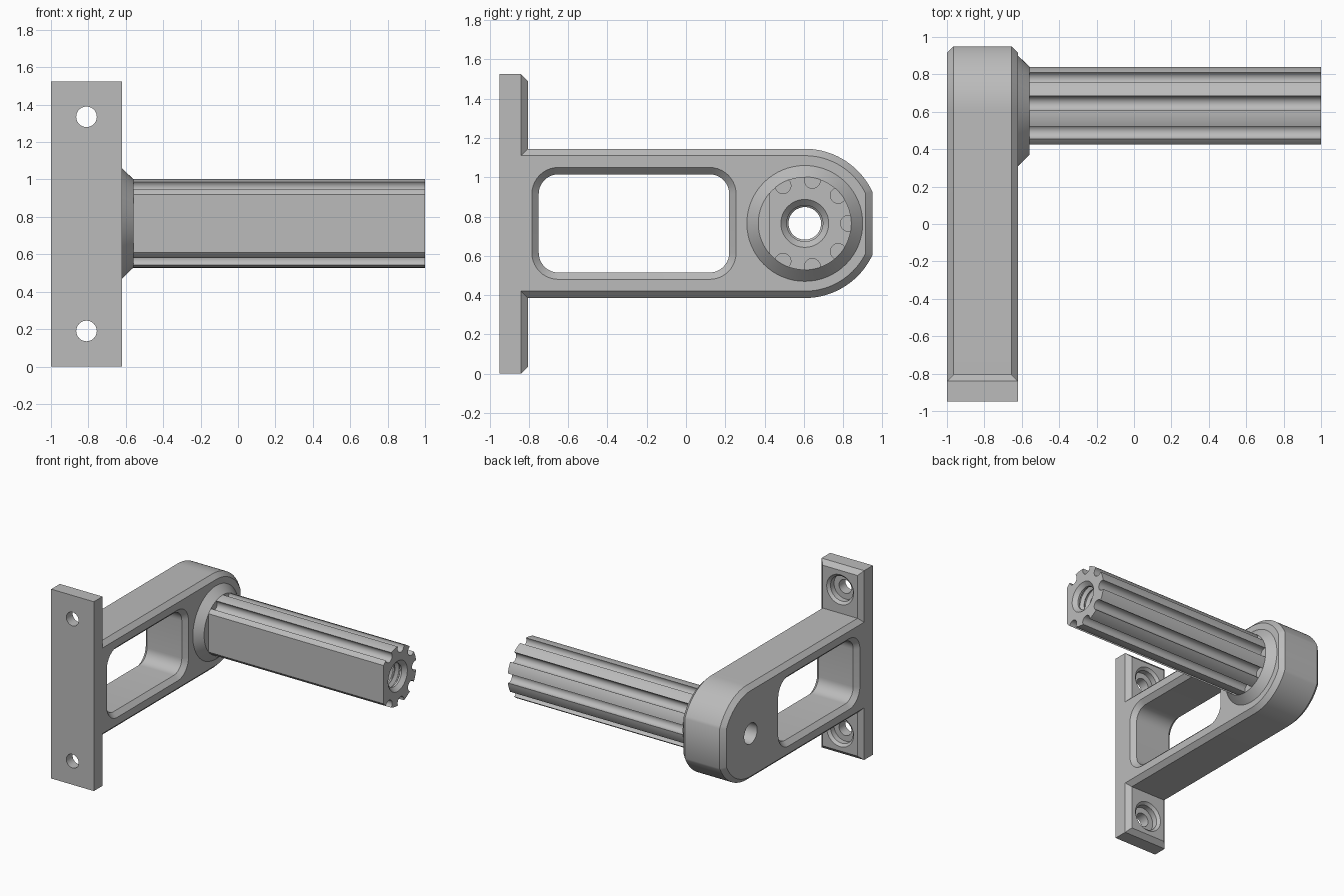
import bpy, bmesh
from math import sin, cos, pi, radians, acos, atan2, sqrt

if "Cube" in bpy.data.objects:
    bpy.data.objects.remove(bpy.data.objects["Cube"])

grey = bpy.data.materials.new("grey metal")
grey.use_nodes = True
tone = (0.5, 0.5, 0.5, 1)
grey.diffuse_color = tone
grey.node_tree.nodes["Principled BSDF"].inputs["Base Color"].default_value = tone

AY, AZ = 0.605, 0.765          # rod axis
LEFT, RIGHT = -1.0, -0.62      # bracket sides
MID = (LEFT + RIGHT) / 2
CH = 0.035                     # chamfer size


def loft(name, rings, axis="x"):
    """Capped solid through 2D rings placed along the x or y axis."""
    bm = bmesh.new()
    loops = []
    for t, pts in rings:
        loops.append([bm.verts.new((t, a, b) if axis == "x" else (a, t, b)) for a, b in pts])
    n = len(loops[0])
    for lo, hi in zip(loops, loops[1:]):
        for i in range(n):
            j = (i + 1) % n
            bm.faces.new((lo[i], lo[j], hi[j], hi[i]))
    bm.faces.new(loops[0])
    bm.faces.new(loops[-1])
    bmesh.ops.recalc_face_normals(bm, faces=bm.faces)
    mesh = bpy.data.meshes.new(name)
    bm.to_mesh(mesh)
    bm.free()
    mesh.materials.append(grey)
    ob = bpy.data.objects.new(name, mesh)
    bpy.context.collection.objects.link(ob)
    return ob


def arc(a, b, r, start, end, n):
    angles = [radians(start + (end - start) * i / n) for i in range(n + 1)]
    return [(a + r * cos(t), b + r * sin(t)) for t in angles]


def circle(a, b, r, n=64):
    return arc(a, b, r, 0, 360, n)[:-1]


def rect(a0, a1, b0, b1):
    return [(a0, b0), (a1, b0), (a1, b1), (a0, b1)]


def combine(ob, tool, operation):
    mod = ob.modifiers.new(operation.title(), "BOOLEAN")
    mod.operation, mod.solver, mod.object = operation, "EXACT", tool
    bpy.context.view_layer.objects.active = ob
    bpy.ops.object.modifier_apply(modifier=mod.name)


def remove(ob):
    bpy.data.objects.remove(ob)


# Mounting plate with chamfered back edges
full = rect(LEFT, RIGHT, 0, 1.525)
bracket = loft("bracket", [(-0.95, full), (-0.84, full),
               (-0.805, rect(LEFT + CH, RIGHT - CH, CH, 1.525 - CH))], "y")


# Arm: round end trimmed flat at the back, chamfered on both sides
def arm_outline(inset):
    r, flat = 0.38 - inset, 0.95 - inset - AY
    a = acos(flat / r) * 180 / pi
    return ([(-0.9, AZ - r)] + arc(AY, AZ, r, -90, -a, 20)
            + arc(AY, AZ, r, a, 90, 20) + [(-0.9, AZ + r)])


arm = loft("arm", [(LEFT, arm_outline(CH)), (LEFT + CH, arm_outline(0)),
                   (RIGHT - CH, arm_outline(0)), (RIGHT, arm_outline(CH))])
boss = loft("boss", [(-0.75, circle(AY, AZ, 0.295)), (RIGHT, circle(AY, AZ, 0.295)),
                     (-0.56, circle(AY, AZ, 0.237))])
for part in (arm, boss):
    combine(bracket, part, "UNION")
    remove(part)


# Rounded window through the arm, with chamfered rims
def window(grow):
    pts, r = [], 0.1 + grow
    for y, z, start in ((0.12, 0.915, 0), (-0.65, 0.915, 90),
                        (-0.65, 0.615, 180), (0.12, 0.615, 270)):
        pts += arc(y, z, r, start, start + 90, 10)
    return pts


over = 0.01
cutter = loft("window_cutter", [(LEFT - over, window(CH + over)), (LEFT + CH, window(0)),
              (RIGHT - CH, window(0)), (RIGHT + over, window(CH + over))])
combine(bracket, cutter, "DIFFERENCE")
remove(cutter)

# Counterbored screw holes
for z in (0.19, 1.335):
    steps = [(-1, 0.055), (-0.87, 0.055), (-0.87, 0.1), (-0.825, 0.1), (-0.79, 0.135)]
    cutter = loft("screw_cutter", [(y, circle(MID, z, r, 48)) for y, r in steps], "y")
    combine(bracket, cutter, "DIFFERENCE")
    remove(cutter)

# Fluted rod with a flat on its front
R, D, G = 0.237, 0.222, 0.04   # rod radius, flute distance, flute radius
half = acos((R * R + D * D - G * G) / (2 * R * D))
lip = atan2(R * sin(half), R * cos(half) - D) * 180 / pi
half *= 180 / pi
flat_angle = acos(-0.18 / R) * 180 / pi
outline, last = [], -flat_angle
for k in range(-3, 4):
    a = 40 * k
    outline += arc(AY, AZ, R, last, a - half, 6)
    outline += arc(AY + D * cos(radians(a)), AZ + D * sin(radians(a)), G,
                   a - lip, a + lip - 360, 16)[1:-1]
    last = a + half
outline += arc(AY, AZ, R, last, flat_angle, 6)
rod = loft("fluted_rod", [(-0.56, outline), (1.0, outline)])

# Through bore with a ridged thread at the rod tip
steps = [(-1.1, 0.083), (0.4, 0.083)]
for i in range(11):
    x = 0.41 + 0.05 * i
    steps += [(x, 0.092), (x + 0.018, 0.118), (x + 0.026, 0.118), (x + 0.044, 0.092)]
steps += [(0.97, 0.092), (1.01, 0.132)]
bore = loft("bore_cutter", [(x, circle(AY, AZ, r, 48)) for x, r in steps])
for ob in (bracket, rod):
    combine(ob, bore, "DIFFERENCE")
remove(bore)

for ob in (bracket, rod):
    bpy.ops.object.select_all(action="DESELECT")
    ob.select_set(True)
    bpy.context.view_layer.objects.active = ob
    bpy.ops.object.shade_smooth_by_angle(angle=radians(30))
